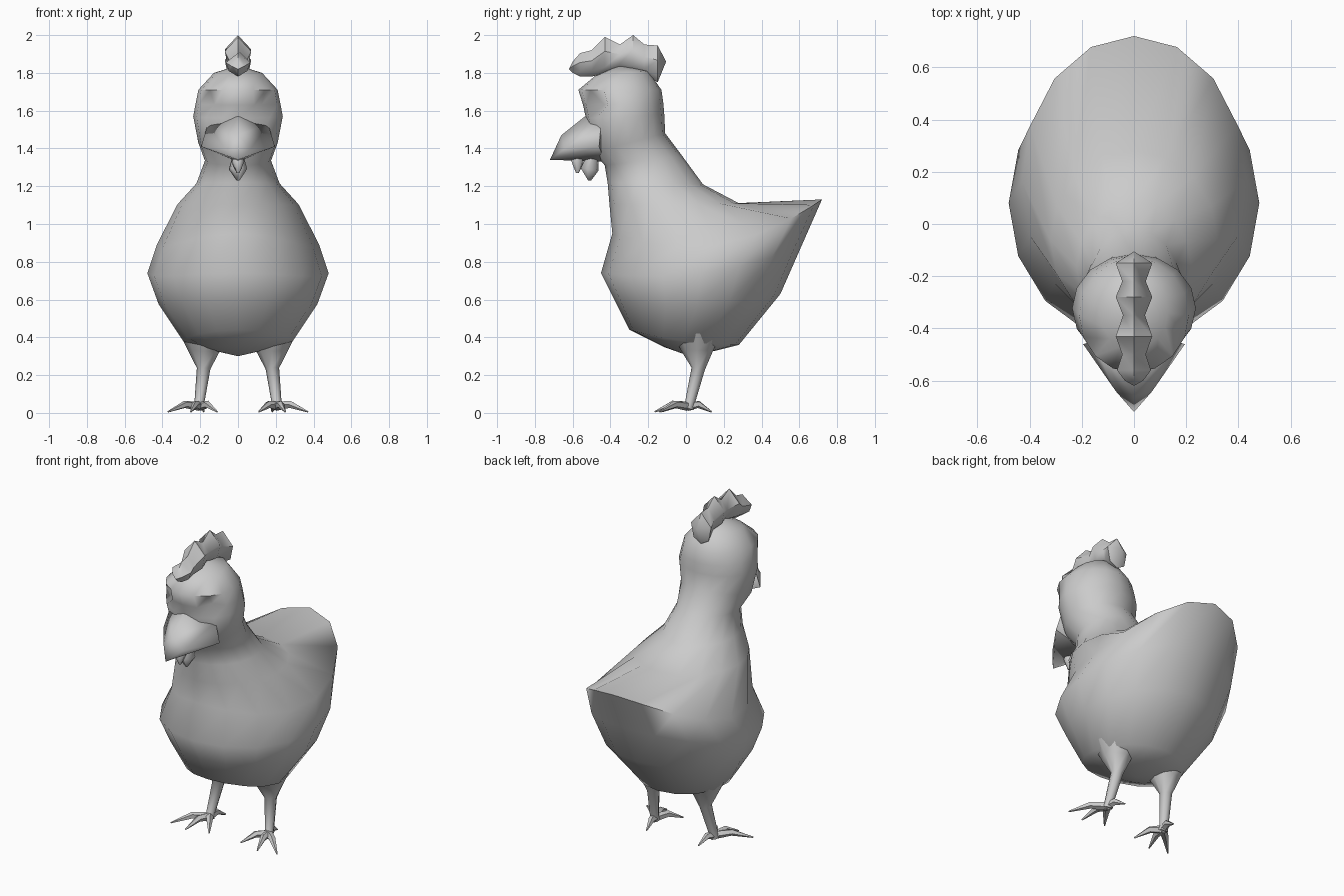
import bpy, bmesh, math
from mathutils import Vector

if "Cube" in bpy.data.objects:
    bpy.data.objects.remove(bpy.data.objects["Cube"], do_unlink=True)

grey = bpy.data.materials.new("plain grey")
grey.use_nodes = True
colour = (0.6, 0.6, 0.6, 1)
grey.diffuse_color = colour
grey.node_tree.nodes["Principled BSDF"].inputs["Base Color"].default_value = colour


def finish(name, bm, angle=60):
    bmesh.ops.recalc_face_normals(bm, faces=bm.faces[:])
    mesh = bpy.data.meshes.new(name)
    bm.to_mesh(mesh)
    bm.free()
    obj = bpy.data.objects.new(name, mesh)
    bpy.context.collection.objects.link(obj)
    mesh.materials.append(grey)
    bpy.ops.object.select_all(action='DESELECT')
    obj.select_set(True)
    bpy.context.view_layer.objects.active = obj
    bpy.ops.object.shade_smooth_by_angle(angle=math.radians(angle))
    return obj


def loft(name, rings, start=None, end=None, angle=60):
    """Skin a list of equal rings, closing each end with a cap or a tip."""
    bm = bmesh.new()
    loops = [[bm.verts.new(p) for p in ring] for ring in rings]
    n = len(loops[0])
    for a, b in zip(loops, loops[1:]):
        for i in range(n):
            j = (i + 1) % n
            bm.faces.new((a[i], a[j], b[j], b[i]))
    for loop, tip in ((loops[0], start), (loops[-1], end)):
        if tip is None:
            bm.faces.new(loop)
        else:
            v = bm.verts.new(tip)
            for i in range(n):
                bm.faces.new((loop[i], loop[(i + 1) % n], v))
    return finish(name, bm, angle)


def tube(name, path, sides=6):
    """Tapered tube through (point, radius) pairs."""
    pts = [Vector(p) for p, r in path]
    rings = []
    for i, (p, r) in enumerate(path):
        d = (pts[min(i + 1, len(pts) - 1)] - pts[max(i - 1, 0)]).normalized()
        u = d.orthogonal().normalized()
        w = d.cross(u)
        turns = [math.tau * k / sides for k in range(sides)]
        rings.append([pts[i] + r * (u * math.cos(t) + w * math.sin(t)) for t in turns])
    return loft(name, rings)


# Body, neck and head: front y, front z, back y, back z, half width, side droop
SECTIONS = [
    (-0.12, 0.35, 0.16, 0.33, 0.17, 0.0),
    (-0.30, 0.44, 0.28, 0.36, 0.29, 0.02),
    (-0.38, 0.60, 0.50, 0.63, 0.42, 0.04),
    (-0.45, 0.74, 0.61, 0.88, 0.48, 0.07),
    (-0.39, 0.95, 0.72, 1.13, 0.43, 0.15),
    (-0.405, 1.10, 0.28, 1.11, 0.32, 0.0),
    (-0.415, 1.22, 0.09, 1.21, 0.22, 0.0),
    (-0.43, 1.31, -0.02, 1.36, 0.175, 0.0),
    (-0.49, 1.38, -0.11, 1.48, 0.21, 0.0),
    (-0.53, 1.56, -0.115, 1.58, 0.237, 0.0),
    (-0.545, 1.63, -0.12, 1.64, 0.225, 0.0),
    (-0.57, 1.71, -0.13, 1.71, 0.21, 0.0),
    (-0.48, 1.785, -0.2, 1.81, 0.13, 0.0),
]
EYE_ROW = 10
SIDES = 16
rings = []
for row, (yf, zf, yb, zb, w, droop) in enumerate(SECTIONS):
    ring = []
    for k in range(SIDES):
        t = math.tau * k / SIDES
        f = (1 - math.cos(t)) / 2
        x, y = w * math.sin(t), yf + (yb - yf) * f
        # eye sockets pressed into the face
        if row == EYE_ROW and k in (2, SIDES - 2):
            x, y = x * 0.78, y + 0.05
        ring.append((x, y, zf + (zb - zf) * f - droop * math.sin(t) ** 2))
    rings.append(ring)
loft("body", rings, start=(0, 0.02, 0.30), end=(0, -0.35, 1.84), angle=75)

# Beak: a broad wedge flowing out of the face
bm = bmesh.new()
points = [(0, -0.72, 1.34), (0, -0.66, 1.47), (0, -0.535, 1.57), (0, -0.43, 1.33)]
for s in (-1, 1):
    points += [(s * 0.195, -0.46, 1.41), (s * 0.16, -0.45, 1.53), (s * 0.07, -0.64, 1.40)]
for p in points:
    bm.verts.new(p)
bmesh.ops.convex_hull(bm, input=bm.verts[:])
finish("beak", bm, 75)

# Comb: lobed crest, each section y, bottom z, top z, half width
COMB = [
    (-0.60, 1.80, 1.86, 0.035), (-0.56, 1.78, 1.905, 0.065),
    (-0.50, 1.78, 1.92, 0.045), (-0.43, 1.80, 1.99, 0.07),
    (-0.35, 1.82, 1.95, 0.042), (-0.28, 1.81, 2.00, 0.07),
    (-0.22, 1.79, 1.95, 0.045), (-0.15, 1.75, 1.945, 0.07),
]
crest = []
for y, lo, hi, w in COMB:
    m = lo + (hi - lo) * 0.6
    crest.append([(0, y, lo), (w * 0.75, y, lo + 0.03), (w, y, m), (0, y, hi),
                  (-w, y, m), (-w * 0.75, y, lo + 0.03)])
loft("comb", crest, start=(0, -0.62, 1.82), end=(0, -0.105, 1.86), angle=50)

# Wattles: two drops hanging under the beak
for name, y, low, r in (("front_wattle", -0.575, 1.27, 0.035), ("rear_wattle", -0.51, 1.23, 0.05)):
    drop = tube(name, [((0, y + 0.02, 1.38), r * 0.5), ((0, y, low + 0.06), r),
                       ((0, y, low), 0.008)])

# Legs and feet
for side, s in (("left", 1), ("right", -1)):
    tube(side + "_leg", [((s * 0.18, 0.06, 0.42), 0.13), ((s * 0.18, 0.06, 0.33), 0.085),
                         ((s * 0.182, 0.065, 0.235), 0.036),
                         ((s * 0.205, 0.02, 0.05), 0.026), ((s * 0.205, 0.01, 0.025), 0.03)], 8)
    toes = {"outer": (0.37, -0.14), "middle": (0.25, -0.165), "inner": (0.11, -0.13),
            "back": (0.18, 0.135)}
    for toe, (x, y) in toes.items():
        base = Vector((s * 0.205, 0.01, 0.035))
        tip = Vector((s * x, y, 0.006))
        knuckle = base.lerp(tip, 0.45)
        knuckle.z = 0.045
        tube(f"{side}_{toe}_toe", [(base, 0.025), (knuckle, 0.02), (tip, 0.004)], 5)
